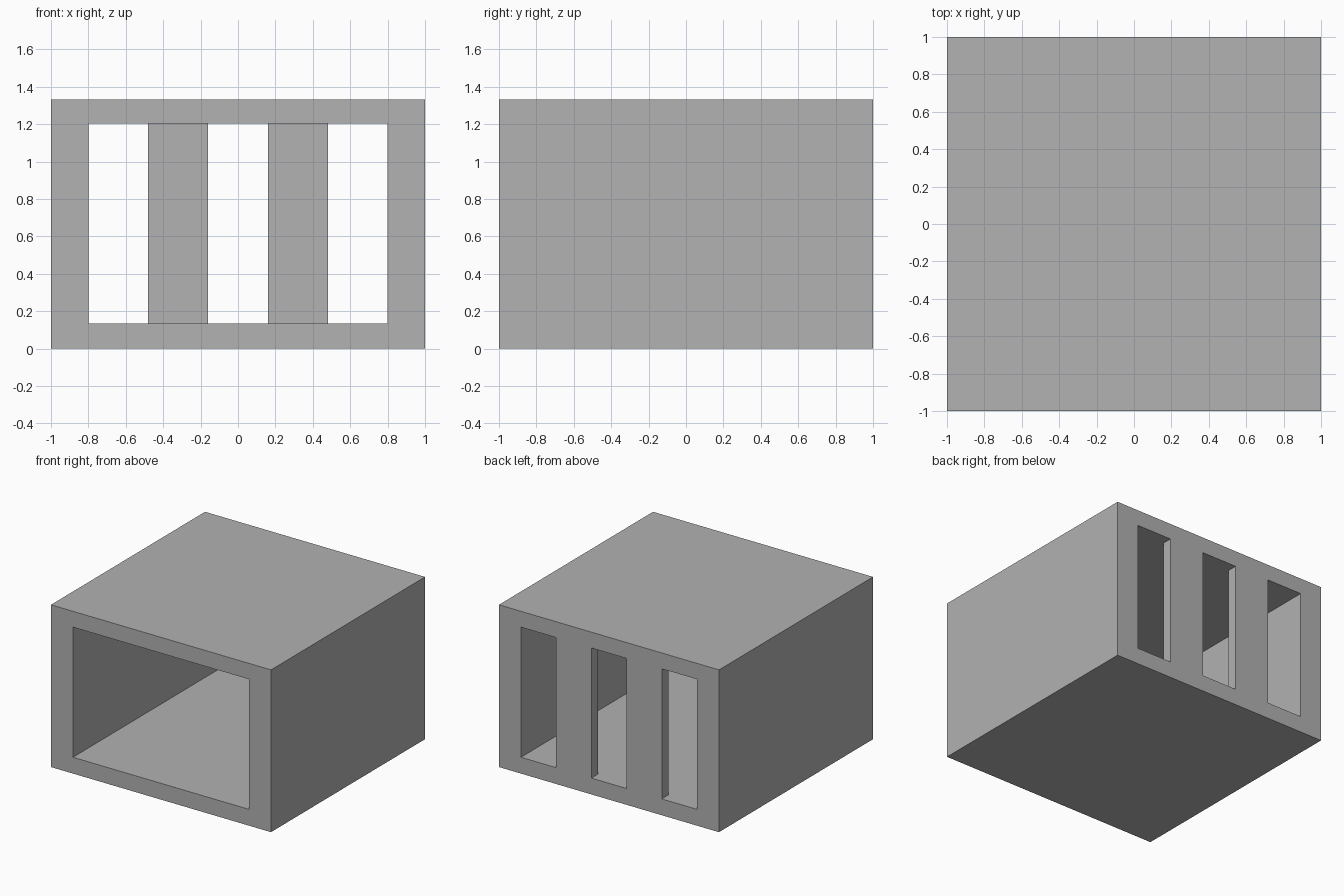
import bpy, bmesh

if "Cube" in bpy.data.objects:
    bpy.data.objects.remove(bpy.data.objects["Cube"])

H = 4 / 3                    # overall height
Z0, Z1 = 0.134, 1.203        # floor and ceiling of the opening
BACK = 0.915                 # inner side of the back wall


def prism(name, outline, z0, z1):
    """Solid made by raising a plan outline from z0 to z1."""
    bm = bmesh.new()
    face = bm.faces.new([bm.verts.new((x, y, z0)) for x, y in outline])
    top = bmesh.ops.extrude_face_region(bm, geom=[face])["geom"]
    bmesh.ops.translate(bm, vec=(0, 0, z1 - z0),
                        verts=[v for v in top if isinstance(v, bmesh.types.BMVert)])
    bmesh.ops.recalc_face_normals(bm, faces=bm.faces)
    mesh = bpy.data.meshes.new(name)
    bm.to_mesh(mesh)
    bm.free()
    obj = bpy.data.objects.new(name, mesh)
    bpy.context.collection.objects.link(obj)
    return obj


# Outer block
housing = prism("housing", [(-1, -1), (1, -1), (1, 1), (-1, 1)], 0, H)
grey = bpy.data.materials.new("grey")
grey.diffuse_color = (0.445, 0.445, 0.445, 1)
grey.use_nodes = True
grey.node_tree.nodes["Principled BSDF"].inputs["Base Color"].default_value = grey.diffuse_color
housing.data.materials.append(grey)

# Comb-shaped hollow: open front room with three slots through the back wall
plan = [(-0.8, -1.2), (0.8, -1.2)]
for left, right in ((0.48, 0.8), (-0.16, 0.16), (-0.8, -0.48)):
    if right < 0.8:
        plan.append((right, BACK))
    plan += [(right, 1.2), (left, 1.2)]
    if left > -0.8:
        plan.append((left, BACK))
cutter = prism("hollow_cutter", plan, Z0, Z1)
cutter.hide_render = True

# Cut the hollow out, then drop the cutter
cut = housing.modifiers.new("hollow", "BOOLEAN")
cut.operation = "DIFFERENCE"
cut.solver = "EXACT"
cut.object = cutter
bpy.context.view_layer.objects.active = housing
housing.select_set(True)
bpy.ops.object.modifier_apply(modifier=cut.name)
bpy.data.objects.remove(cutter)
